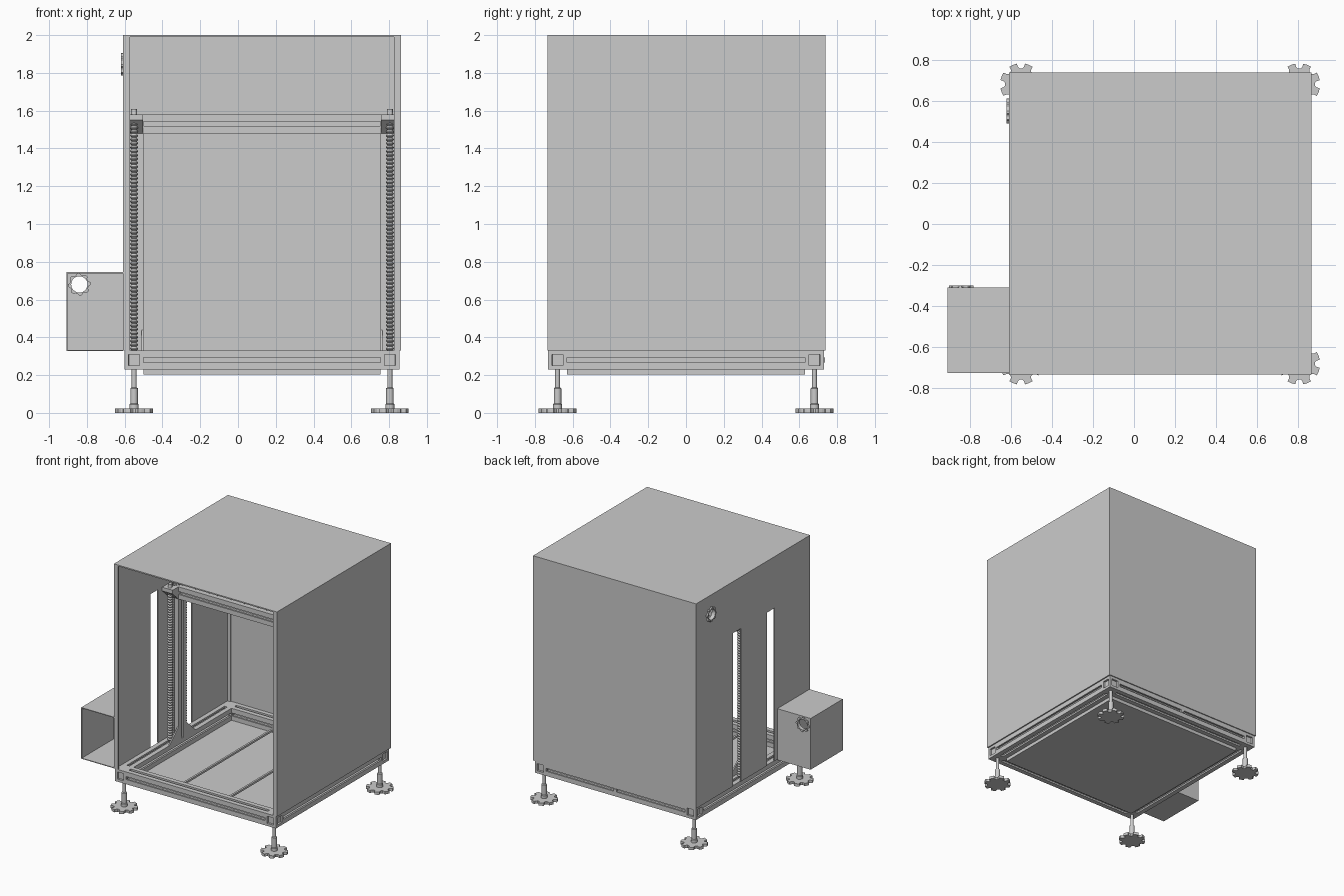
import bpy, bmesh
from math import sin, cos, pi
from mathutils import Matrix, Vector

if "Cube" in bpy.data.objects:
    bpy.data.objects.remove(bpy.data.objects["Cube"])

CX = 0.127            # middle of the cabinet in x
LX, RX = -0.55, 0.804  # frame member centre lines
FY = 0.68


def finish(name, bm, smooth=False):
    bmesh.ops.recalc_face_normals(bm, faces=bm.faces[:])
    me = bpy.data.meshes.new(name)
    bm.to_mesh(me)
    bm.free()
    ob = bpy.data.objects.new(name, me)
    bpy.context.collection.objects.link(ob)
    if smooth:
        bpy.ops.object.select_all(action='DESELECT')
        ob.select_set(True)
        bpy.context.view_layer.objects.active = ob
        bpy.ops.object.shade_smooth_by_angle()
    return ob


def add_box(bm, x0, x1, y0, y1, z0, z1):
    m = Matrix.Translation(((x0 + x1) / 2, (y0 + y1) / 2, (z0 + z1) / 2))
    m = m @ Matrix.Diagonal((x1 - x0, y1 - y0, z1 - z0, 1))
    return bmesh.ops.create_cube(bm, size=1, matrix=m)['verts']


def boxes(name, *dims):
    bm = bmesh.new()
    for d in dims:
        add_box(bm, *d)
    return finish(name, bm)


def prism(name, pts, axis, a, b, offset=(0, 0, 0)):
    """Extrude a 2D outline along an axis from a to b."""
    def place(p, t):
        v = {'x': (t, p[0], p[1]), 'y': (p[0], t, p[1]), 'z': (p[0], p[1], t)}[axis]
        return Vector(v) + Vector(offset)
    bm = bmesh.new()
    lo = [bm.verts.new(place(p, a)) for p in pts]
    hi = [bm.verts.new(place(p, b)) for p in pts]
    n = len(pts)
    bm.faces.new(lo)
    bm.faces.new(hi)
    for i in range(n):
        bm.faces.new((lo[i], lo[(i + 1) % n], hi[(i + 1) % n], hi[i]))
    return finish(name, bm)


def lathe(name, prof, loc, n=16):
    """Revolve (radius, z) points around a vertical axis."""
    bm = bmesh.new()
    rings = [[bm.verts.new((loc[0] + r * cos(2 * pi * i / n), loc[1] + r * sin(2 * pi * i / n), z))
              for i in range(n)] for r, z in prof]
    for p, q in zip(rings, rings[1:]):
        for i in range(n):
            bm.faces.new((p[i], p[(i + 1) % n], q[(i + 1) % n], q[i]))
    bm.faces.new(rings[0])
    bm.faces.new(rings[-1])
    return finish(name, bm, True)


# T-slot extrusion section: one side of the square, turned four times
SIDE = [(-.05, -.05), (-.012, -.05), (-.012, -.036), (-.026, -.036), (-.012, -.02),
        (.012, -.02), (.026, -.036), (.012, -.036), (.012, -.05)]
TSLOT = []
for k in range(4):
    c, s = [(1, 0), (0, 1), (-1, 0), (0, -1)][k]
    TSLOT += [(c * x - s * y, s * x + c * y) for x, y in SIDE]

# Base frame rails and corner blocks
for label, y in (("front", -FY), ("back", FY)):
    prism(label + "_base_rail", TSLOT, 'x', LX + .05, RX - .05, (0, y, .28))
for label, x in (("left", LX), ("right", RX)):
    prism(label + "_base_rail", TSLOT, 'y', -FY + .05, FY - .05, (x, 0, .28))
    for end, y in (("front", -FY), ("back", FY)):
        bm = bmesh.new()
        add_box(bm, x - .05, x + .05, y - .05, y + .05, .23, .33)
        sides = [f for f in bm.faces if abs(f.normal.z) < .5]
        bmesh.ops.inset_individual(bm, faces=sides, thickness=.03, depth=0)
        bmesh.ops.inset_individual(bm, faces=sides, thickness=.001, depth=-.015)
        finish(f"{label}_{end}_corner_block", bm)

        # Levelling foot: scalloped pad and stepped stem
        pad = []
        for k in range(8):
            a = k * pi / 4
            for da, r in ((-.2, .102), (-.17, .085), (-.08, .077), (.08, .077),
                          (.17, .085), (.2, .102), (.39, .102)):
                pad.append((r * cos(a + da), r * sin(a + da)))
        prism(f"{label}_{end}_foot_pad", pad, 'z', 0, .022, (x, y, 0))
        lathe(f"{label}_{end}_foot_stem",
              [(.024, .02), (.024, .045), (.02, .05), (.02, .13), (.013, .135), (.013, .24)], (x, y))

# Floor tray with two cross rods
boxes("floor_tray", (LX + .05, RX - .05, -.63, .63, .203, .232))
for i, x in enumerate((-.08, .335)):
    boxes(f"floor_rod_{i + 1}", (x - .008, x + .008, -.63, .63, .285, .301))

# Lift posts, lead screws, bearing blocks and gussets on each side
for label, x, d in (("left", LX, 1), ("right", RX, -1)):
    prism(label + "_post", TSLOT, 'z', .33, 1.58, (x, 0, 0))
    for end, s in (("front", -1), ("back", 1)):
        thread = []
        for i in range(60):
            z = .33 + i * .0205
            thread += [(.013, z), (.021, z + .008), (.021, z + .012)]
        lathe(f"{label}_{end}_lead_screw", thread + [(.016, 1.56), (.016, 1.61)], (x, s * .09), 12)
        outline = [(s * .05, 1.48), (s * .125, 1.55), (s * .125, 1.58), (s * .05, 1.58)]
        prism(f"{label}_{end}_bearing_block", outline, 'x', x - .047, x + .047)
        foot = [(s * .05, .33), (s * .17, .33), (s * .05, .44)]
        prism(f"{label}_{end}_gusset", foot, 'x', x + d * .04, x + d * .05)

# Crossbeam joining the posts
prism("top_crossbeam", TSLOT, 'x', LX + .05, RX - .05, (0, 0, 1.53))

# Cabinet shell: open front, left side has two tall slots
X0, X1, Y0, Y1, T = -.608, .864, -.732, .738, .01
left = boxes("left_panel", (X0, X0 + T, Y0, Y1, .33, 1.99))
boxes("right_panel", (X1 - T, X1, Y0, Y1, .33, 1.99))
boxes("back_panel", (X0 + T, X1 - T, Y1 - T, Y1, .33, 1.99))
boxes("top_panel", (X0, X1, Y0, Y1, 1.99, 2.0))
for end, y in (("front", Y0), ("back", Y1 - 2 * T)):
    boxes(end + "_edge_strips",
          (X0 + T, X0 + .037, y, y + T, .33, 1.99),
          (X1 - .037, X1 - T, y, y + T, .33, 1.99))
boxes("back_knob", (CX - .012, CX + .012, FY + .04, FY + .055, .268, .292))

# Side control box, open to the front
bx0, by0, by1, bz0, bz1, t = -.908, -.725, -.31, .327, .745, .006
boxes("control_box_shell",
      (bx0, bx0 + t, by0, by1, bz0, bz1),
      (bx0 + t, X0, by0, by1, bz0, bz0 + t),
      (bx0 + t, X0, by0, by1, bz1 - t, bz1))
box_back = boxes("control_box_back", (bx0 + t, X0, by1 - t, by1, bz0 + t, bz1 - t))


# Cable glands: toothed ring around a round hole
def gland(name, axis, a, b, off):
    n = 32
    bm = bmesh.new()
    rings = []
    for tt in (a, b):
        for inner in (True, False):
            ring = []
            for i in range(n):
                r = .043 if inner else (.06 if i % 4 < 2 else .05)
                u, v = r * cos(2 * pi * i / n), r * sin(2 * pi * i / n)
                p = (tt, u, v) if axis == 'x' else (u, tt, v)
                ring.append(bm.verts.new(Vector(p) + Vector(off)))
            rings.append(ring)
    li, lo, hi, ho = rings
    for p, q in ((li, lo), (lo, ho), (ho, hi), (hi, li)):
        for i in range(n):
            j = (i + 1) % n
            bm.faces.new((p[i], p[j], q[j], q[i]))
    return finish(name, bm)


gland("wall_cable_gland", 'x', -.012, .02, (X0, .55, 1.845))
gland("control_box_cable_gland", 'y', -.02, .01, (-.84, by1, .68))


# Cutters for the gland holes and the tall slots
def cut(target, cutter):
    cutter.hide_render = True
    cutter.hide_viewport = True
    m = target.modifiers.new("opening", 'BOOLEAN')
    m.operation = 'DIFFERENCE'
    m.solver = 'EXACT'
    m.object = cutter


circle = [(.044 * cos(i * pi / 16), .044 * sin(i * pi / 16)) for i in range(32)]
cut(left, prism("wall_hole_cutter", circle, 'x', X0 - .05, X0 + .05, (0, .55, 1.845)))
cut(box_back, prism("box_hole_cutter", circle, 'y', by1 - .05, by1 + .05, (-.84, 0, .68)))
for i, (ya, yb) in enumerate(((-.275, -.175), (.16, .26))):
    cut(left, boxes(f"slot_cutter_{i + 1}", (X0 - .05, X0 + .05, ya, yb, .3, 1.58)))
